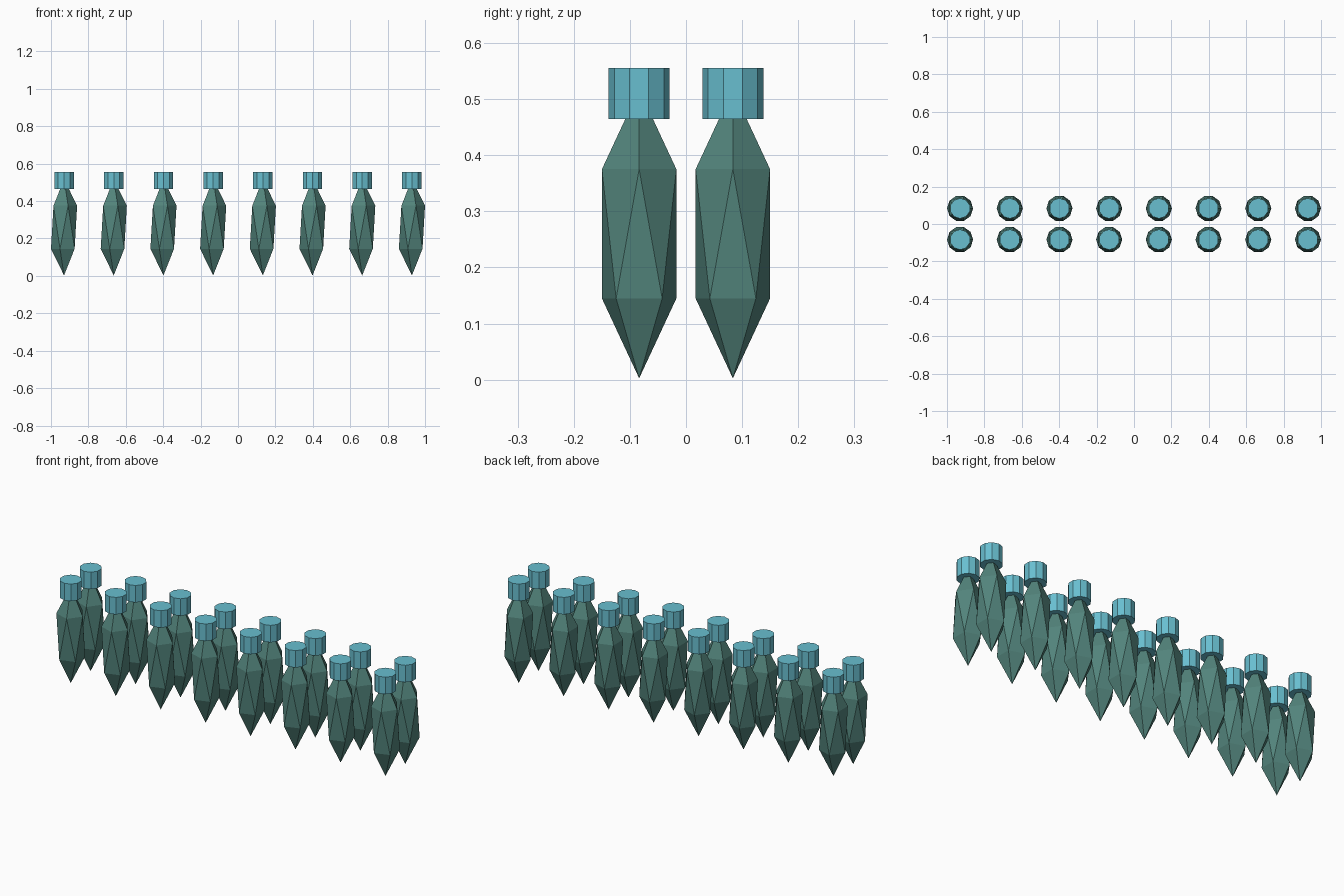
import bpy, bmesh
from mathutils import Matrix

if "Cube" in bpy.data.objects:
    bpy.data.objects.remove(bpy.data.objects["Cube"])


def material(name, rgb):
    m = bpy.data.materials.new(name)
    m.diffuse_color = (*rgb, 1)
    m.use_nodes = True
    m.node_tree.nodes["Principled BSDF"].inputs["Base Color"].default_value = m.diffuse_color
    return m


def part(name, bm, mat):
    me = bpy.data.meshes.new(name)
    bm.to_mesh(me)
    bm.free()
    me.materials.append(mat)
    return me


green = material("dark green", (0.085, 0.23, 0.2))
blue = material("light blue", (0.14, 0.52, 0.63))

# Body: stretched icosahedron
bm = bmesh.new()
bmesh.ops.create_icosphere(bm, subdivisions=1, radius=1,
                           matrix=Matrix.Translation((0, 0, 0.26)) @ Matrix.Diagonal((0.078, 0.078, 0.2575, 1)))
body = part("bottle_body", bm, green)

# Cap: ten-sided cylinder over the top point
bm = bmesh.new()
bmesh.ops.create_cone(bm, cap_ends=True, segments=10, radius1=0.0545, radius2=0.0545, depth=0.091,
                      matrix=Matrix.Translation((0, 0, 0.51)))
cap = part("bottle_cap", bm, blue)

# Two rows of eight
for row in (-1, 1):
    for i in range(8):
        for me in (body, cap):
            ob = bpy.data.objects.new(me.name, me)
            ob.location = (-0.93 + i * 1.86 / 7, row * 0.0835, 0)
            bpy.context.collection.objects.link(ob)
